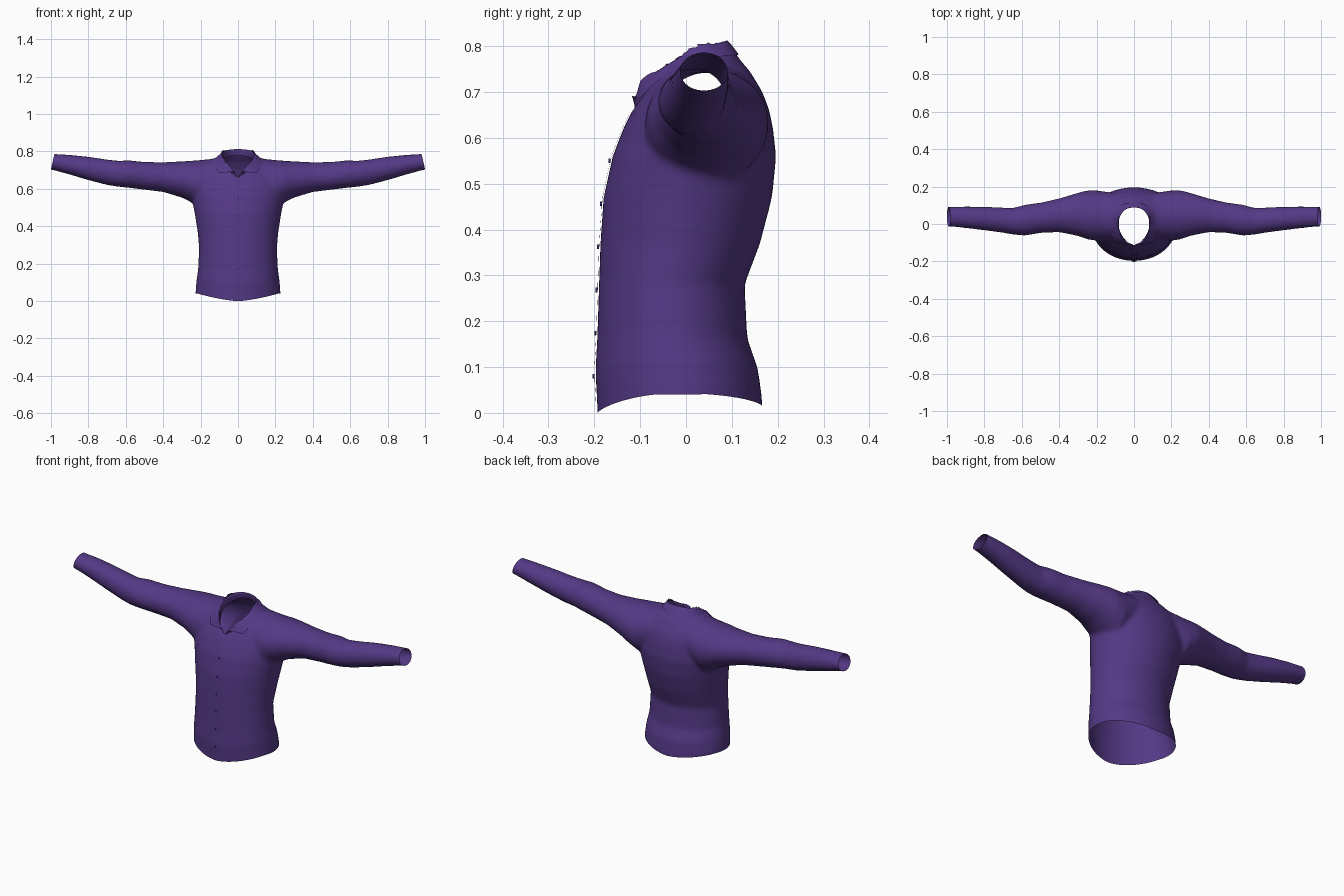
import bpy, bmesh, math
from mathutils import Vector
from mathutils.bvhtree import BVHTree
from mathutils.geometry import intersect_point_line, intersect_point_tri_2d

cube = bpy.data.objects.get("Cube")
if cube:
    bpy.data.objects.remove(cube, do_unlink=True)


def material(name, rgb):
    m = bpy.data.materials.new(name)
    m.use_nodes = True
    m.diffuse_color = (*rgb, 1)
    m.node_tree.nodes["Principled BSDF"].inputs["Base Color"].default_value = (*rgb, 1)
    return m


FABRIC = material("purple fabric", (0.09, 0.041, 0.24))
BUTTON = material("dark purple button", (0.05, 0.022, 0.14))
PAD = 0.002


def finish(bm, name, mat):
    me = bpy.data.meshes.new(name)
    bm.to_mesh(me)
    bm.free()
    me.materials.append(mat)
    ob = bpy.data.objects.new(name, me)
    bpy.context.collection.objects.link(ob)
    return ob


def select(ob):
    bpy.ops.object.select_all(action="DESELECT")
    ob.select_set(True)
    bpy.context.view_layer.objects.active = ob


def smooth(ob, angle=50):
    select(ob)
    bpy.ops.object.shade_smooth_by_angle(angle=math.radians(angle))


def loft(bm, rings):
    """Closed, capped tube through a list of point rings."""
    loops = [[bm.verts.new(p) for p in ring] for ring in rings]
    n = len(loops[0])
    faces = [bm.faces.new((a[i], a[(i + 1) % n], b[(i + 1) % n], b[i]))
             for a, b in zip(loops, loops[1:]) for i in range(n)]
    faces += [bm.faces.new(loops[0][::-1]), bm.faces.new(loops[-1])]
    bmesh.ops.recalc_face_normals(bm, faces=faces)


def oval(lo_u, hi_u, lo_v, hi_v, n=40):
    cu, cv = (lo_u + hi_u) / 2, (lo_v + hi_v) / 2
    ru, rv = (hi_u - lo_u) / 2 + PAD, (hi_v - lo_v) / 2 + PAD
    return [(cu + ru * math.cos(math.tau * i / n), cv + rv * math.sin(math.tau * i / n))
            for i in range(n)]


# Torso: height, half width, front y, back y
torso = [(-.08, .225, -.19, .166), (.02, .225, -.192, .164), (.09, .22, -.196, .155),
         (.16, .212, -.192, .132), (.28, .206, -.188, .126), (.37, .214, -.185, .16),
         (.47, .23, -.178, .186), (.56, .248, -.158, .195), (.62, .25, -.135, .188),
         (.66, .245, -.115, .18), (.70, .225, -.09, .165), (.745, .16, -.07, .138),
         (.775, .10, -.05, .112), (.82, .075, -.04, .09)]
# Sleeve: x, bottom z, top z, front y, back y
sleeve = [(.08, .55, .765, -.08, .16), (.2, .50, .752, -.088, .178), (.25, .53, .748, -.08, .178),
          (.3, .555, .745, -.062, .165), (.4, .585, .74, -.042, .135), (.5, .597, .742, -.046, .112),
          (.58, .607, .75, -.06, .102), (.64, .613, .748, -.056, .085), (.7, .622, .755, -.045, .086),
          (.8, .648, .77, -.032, .09), (.9, .678, .78, -.02, .092), (.98, .70, .785, -.012, .09),
          (1.06, .715, .79, -.01, .09)]

bm = bmesh.new()
loft(bm, [[(x, y, z) for x, y in oval(-w, w, f, b)] for z, w, f, b in torso])
for side in (1, -1):
    loft(bm, [[(side * x, y, z) for y, z in oval(f, b, lo, hi)] for x, lo, hi, f, b in sleeve])
shirt = finish(bm, "shirt_body", FABRIC)

# Merge torso and sleeves into one cloth surface
select(shirt)
remesh = shirt.modifiers.new("Merge", "REMESH")
remesh.mode = "VOXEL"
remesh.voxel_size = 0.01
relax = shirt.modifiers.new("Relax", "SMOOTH")
relax.factor = 0.5
relax.iterations = 9
for name in ("Merge", "Relax"):
    bpy.ops.object.modifier_apply(modifier=name)

# Collar stations from back to front: base, fold and flap edge
collar = [((0, .10, .78), (0, .085, .825), (0, .118, .782)),
          ((.05, .085, .775), (.045, .078, .822), (.068, .108, .78)),
          ((.083, .04, .758), (.078, .035, .81), (.115, .048, .776)),
          ((.085, -.02, .73), (.08, -.02, .785), (.122, -.028, .75)),
          ((.062, -.068, .70), (.066, -.068, .755), (.116, -.08, .71)),
          ((.034, -.098, .68), (.046, -.1, .726), (.1, -.1, .685)),
          ((.003, -.112, .662), (.008, -.113, .674), (.022, -.118, .692))]

# Open the hem, cuffs and neck
bm = bmesh.new()
bm.from_mesh(shirt.data)
cuts = [((0, 0, 0), (0, 0, -1)), ((.992, 0, .74), (1, 0, .23)), ((-.992, 0, .74), (-1, 0, .23))]
for point, normal in cuts:
    bmesh.ops.bisect_plane(bm, geom=bm.verts[:] + bm.edges[:] + bm.faces[:], plane_co=point,
                           plane_no=normal, clear_outer=True)
outline = [Vector(s[0][:2]) for s in collar]
outline += [Vector((-p.x, p.y)) for p in outline[-1:0:-1]]
segments = list(zip(outline, outline[1:] + outline[:1]))
centre = Vector((0, 0))


def in_neck(co):
    return co.z > .6 and any(intersect_point_tri_2d(co.xy, centre, a, b) for a, b in segments)


bmesh.ops.delete(bm, geom=[v for v in bm.verts if in_neck(v.co)], context="VERTS")
for v in bm.verts:
    if v.is_boundary and v.co.z > .6 and abs(v.co.x) < .13:
        near = []
        for a, b in segments:
            p, t = intersect_point_line(v.co.xy, a, b)
            near.append(a.lerp(b, min(max(t, 0), 1)))
        v.co.xy = min(near, key=lambda p: (p - v.co.xy).length)

# Curve the hem up at the sides
for v in bm.verts:
    if v.co.z < .2:
        lift = .04 * min(1, abs(v.co.x) / .215) ** 1.5 + .015 * max(0, v.co.y / .165) ** 2
        v.co.z += min(lift, .042) * (1 - v.co.z / .2)
bm.to_mesh(shirt.data)
tree = BVHTree.FromBMesh(bm)
bm.free()
smooth(shirt, 60)


def front_point(x, z, lift):
    hit = tree.ray_cast(Vector((x, -1, z)), Vector((0, 1, 0)))[0]
    return Vector((x, (hit.y if hit else -.19) - lift, z))


# Collar: inner stand folded over into a pointed flap
bm = bmesh.new()
stations = [[(-x, y, z) for x, y, z in s] for s in collar[:0:-1]] + collar
rows = [[bm.verts.new(p) for p in s] for s in stations]
for a, b in zip(rows, rows[1:]):
    for i in range(2):
        bm.faces.new((a[i], a[i + 1], b[i + 1], b[i]))
bmesh.ops.recalc_face_normals(bm, faces=bm.faces[:])
neck = finish(bm, "folded_collar", FABRIC)
sub = neck.modifiers.new("Round", "SUBSURF")
sub.levels = sub.render_levels = 2
crease = neck.data.attributes.new("crease_edge", "FLOAT", "EDGE")
for e in neck.data.edges:
    ys = [neck.data.vertices[i].co for i in e.vertices]
    crease.data[e.index].value = 0.6 if min(p.y for p in ys) < -.09 else 0.2
smooth(neck, 70)

# Front placket strip following the chest
bm = bmesh.new()
steps = 40
rows = []
for i in range(steps + 1):
    z = .008 + (.65 - .008) * i / steps
    rows.append([bm.verts.new(front_point(x, z, .003)) for x in (-.014, 0, .014)])
for a, b in zip(rows, rows[1:]):
    for i in range(2):
        bm.faces.new((a[i], a[i + 1], b[i + 1], b[i]))
placket = finish(bm, "front_placket", FABRIC)
smooth(placket)

# Buttons down the placket
for i in range(6):
    p = front_point(0, .08 + i * .094, .005)
    bpy.ops.mesh.primitive_cylinder_add(vertices=12, radius=.005, depth=.004, location=p,
                                        rotation=(math.pi / 2, 0, 0))
    button = bpy.context.object
    button.name = f"button_{i + 1}"
    button.data.materials.append(BUTTON)
    smooth(button)
